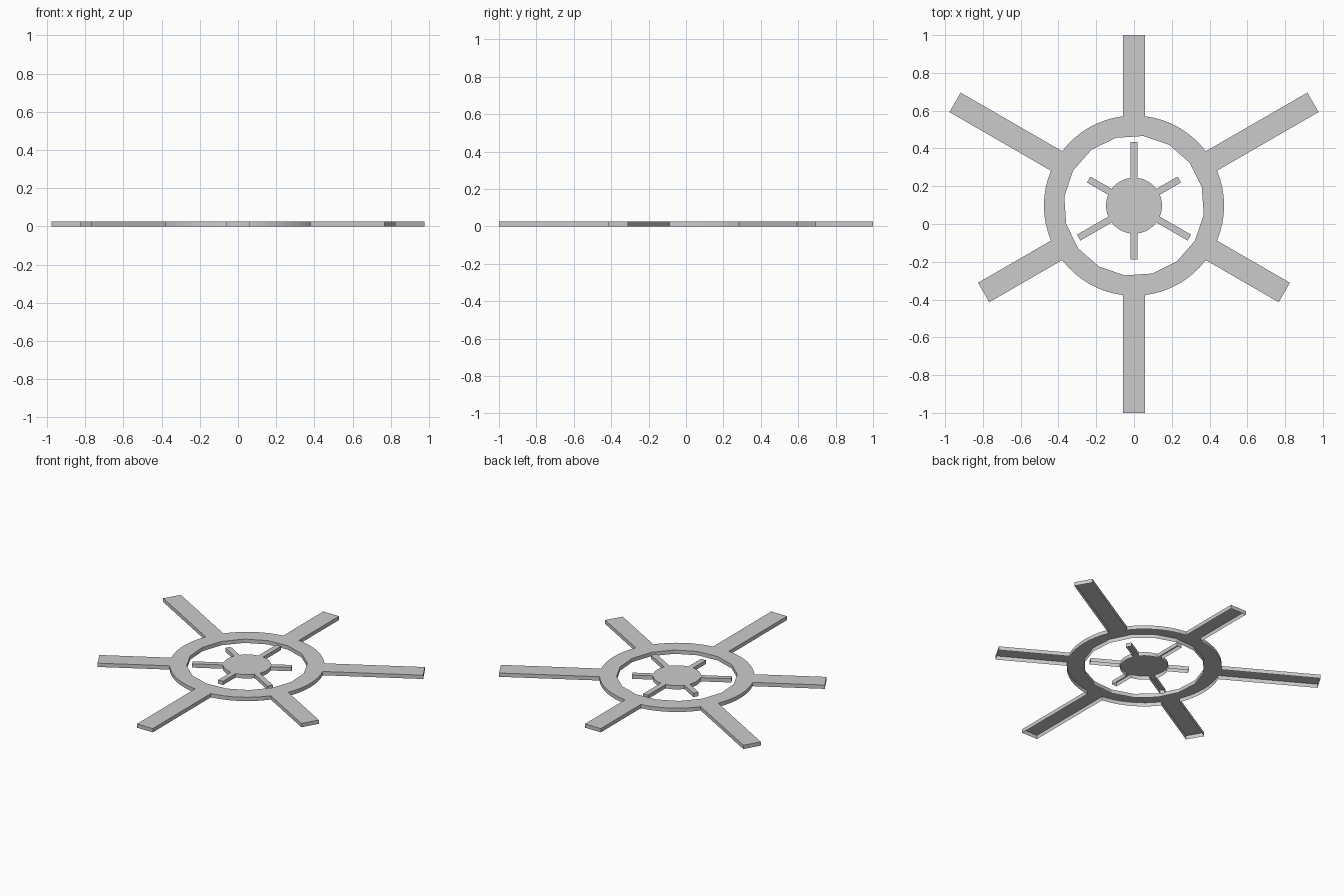
import bpy, bmesh
from math import radians, asin, sin, cos, degrees

if "Cube" in bpy.data.objects:
    bpy.data.objects.remove(bpy.data.objects["Cube"])

CY = 0.097      # wheel centre on y
H = 0.026       # plate thickness


def polar(r, deg, side=0.0):
    """Point r along a direction, shifted sideways (left positive)."""
    a = radians(deg)
    return (r * cos(a) - side * sin(a), CY + r * sin(a) + side * cos(a))


def spoked_outline(radius, half_width, lengths, steps):
    """Counter-clockwise disc outline with a square-ended spoke every 60 degrees."""
    gap = degrees(asin(half_width / radius))
    pts = []
    for i, length in enumerate(lengths):
        a = 30 + 60 * i
        pts += [polar(radius, a - gap),
                polar(length, a, -half_width), polar(length, a, half_width)]
        span = 60 - 2 * gap
        pts += [polar(radius, a + gap + span * k / steps) for k in range(steps)]
    return pts


def open_plate(name, loops):
    """Top sheet with side walls and an open underside; holes run clockwise."""
    bm = bmesh.new()
    rim = []
    for pts in loops:
        top = [bm.verts.new((x, y, H)) for x, y in pts]
        low = [bm.verts.new((x, y, 0)) for x, y in pts]
        for i in range(len(pts)):
            j = (i + 1) % len(pts)
            rim.append(bm.edges.new((top[i], top[j])))
            bm.faces.new((top[i], low[i], low[j], top[j]))
    walls = set(bm.faces)
    bmesh.ops.triangle_fill(bm, edges=rim, use_beauty=True, normal=(0, 0, 1))
    for f in bm.faces:
        if f not in walls:
            f.normal_update()
            if f.normal.z < 0:
                f.normal_flip()
    me = bpy.data.meshes.new(name)
    bm.to_mesh(me)
    bm.free()
    ob = bpy.data.objects.new(name, me)
    bpy.context.collection.objects.link(ob)
    return ob


# Outer ring with six long spokes and a 16-sided opening
ring = spoked_outline(0.477, 0.0595, [1.094, 0.903, 1.094, 0.919, 1.097, 0.919], 8)
opening = [polar(0.372, 15 - 22.5 * k) for k in range(16)]
open_plate("spoked_ring", [ring, opening])

# Small central hub with six short spokes
hub = spoked_outline(0.148, 0.018, [0.277, 0.338, 0.277, 0.338, 0.284, 0.338], 8)
open_plate("spoked_hub", [hub])
